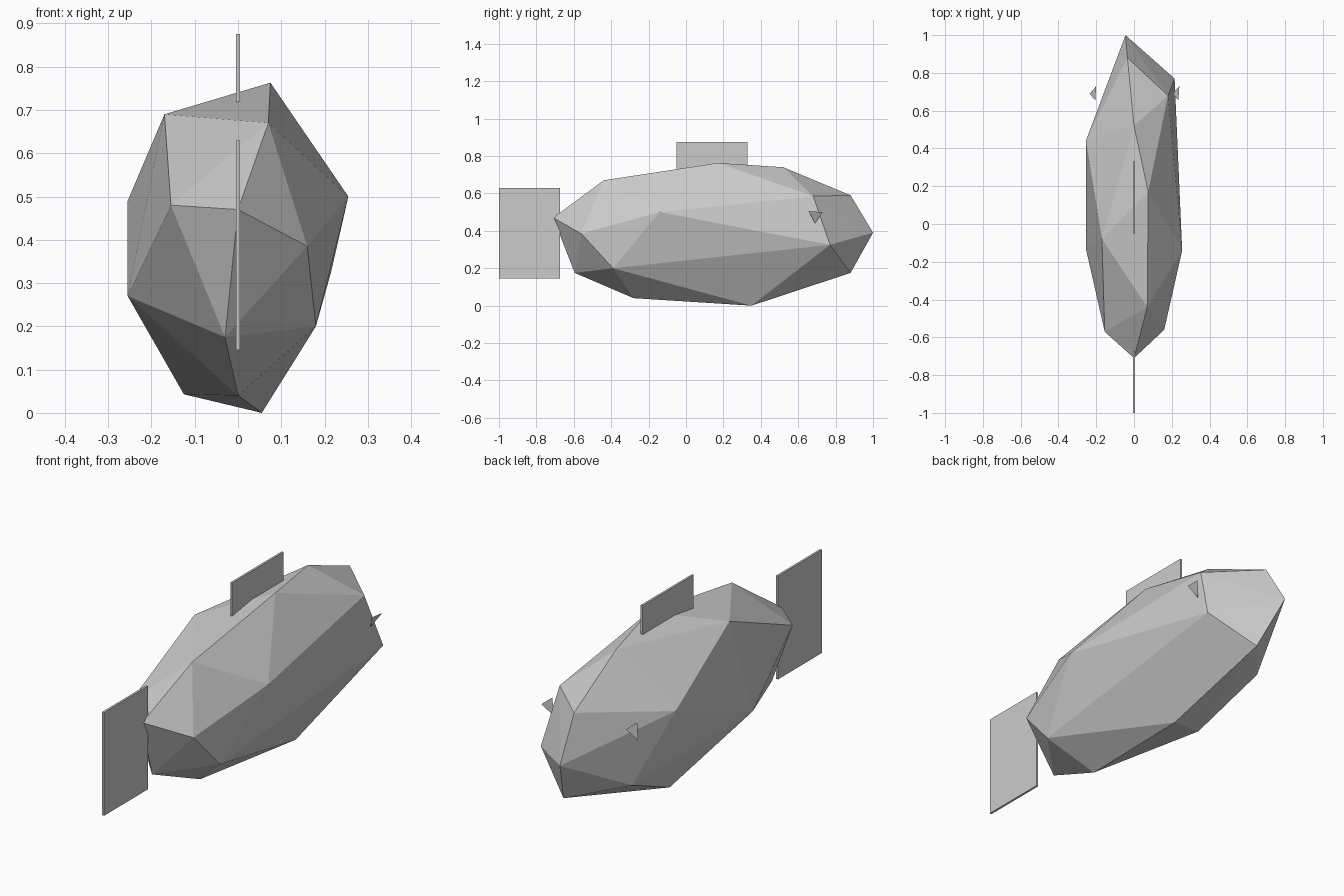
import bpy
import bmesh

default_cube = bpy.data.objects.get("Cube")
if default_cube:
    bpy.data.objects.remove(default_cube, do_unlink=True)


def make_material(name, value):
    material = bpy.data.materials.new(name)
    material.use_nodes = True
    colour = (value, value, value, 1)
    material.diffuse_color = colour
    shader = next(n for n in material.node_tree.nodes if n.type == "BSDF_PRINCIPLED")
    shader.inputs["Base Color"].default_value = colour
    return material


grey = make_material("plain grey", 0.6)


def add_object(name, bm):
    mesh = bpy.data.meshes.new(name)
    bm.to_mesh(mesh)
    bm.free()
    mesh.materials.append(grey)
    item = bpy.data.objects.new(name, mesh)
    bpy.context.collection.objects.link(item)
    return item


def add_hull(name, points):
    """Faceted solid wrapped around a few corner points."""
    bm = bmesh.new()
    for point in points:
        bm.verts.new(point)
    bmesh.ops.convex_hull(bm, input=bm.verts[:])
    loose = [v for v in bm.verts if not v.link_faces]
    bmesh.ops.delete(bm, geom=loose, context="VERTS")
    bmesh.ops.recalc_face_normals(bm, faces=bm.faces[:])
    return add_object(name, bm)


def add_fin(name, y_range, z_range, thickness=0.01):
    """Thin upright plate on the centre line."""
    bm = bmesh.new()
    bmesh.ops.create_cube(bm, size=1)
    for v in bm.verts:
        v.co.x *= thickness
        v.co.y = y_range[v.co.y > 0]
        v.co.z = z_range[v.co.z > 0]
    return add_object(name, bm)


def add_triangle(name, points, offset):
    bm = bmesh.new()
    bm.faces.new([bm.verts.new((x + offset, y, z)) for x, y, z in points])
    return add_object(name, bm)


# Body corners, in bands from the ridge down to the belly
ridge = [(0.07, -0.44, 0.67), (0.075, 0.17, 0.763), (0, 0.52, 0.74),
         (-0.035, 0.88, 0.59), (-0.17, -0.08, 0.69)]
left_side = [(0.16, -0.56, 0.385), (0.18, -0.39, 0.2), (0.255, -0.14, 0.5),
             (0.18, 0.68, 0.585), (0.215, 0.77, 0.325)]
right_side = [(-0.155, -0.57, 0.48), (-0.255, -0.13, 0.27),
              (-0.255, 0.44, 0.49), (-0.175, 0.65, 0.2)]
belly = [(-0.03, -0.595, 0.175), (0, -0.28, 0.04), (-0.125, 0.3, 0.043),
         (0.055, 0.35, 0), (0.02, 0.88, 0.175)]
ends = [(0, -0.71, 0.47), (-0.045, 1, 0.39)]
add_hull("body", ridge + left_side + right_side + belly + ends)

# Fins
add_fin("tail_fin", (-1, -0.675), (0.145, 0.63))
add_fin("top_fin", (-0.05, 0.33), (0.66, 0.875))

# Eyes: the same small triangle on each side
eye = [(0.24, 0.73, 0.5), (0.235, 0.655, 0.505), (0.205, 0.69, 0.44)]
for side, offset in (("left", 0), ("right", -0.44)):
    add_triangle(side + "_eye", eye, offset)
